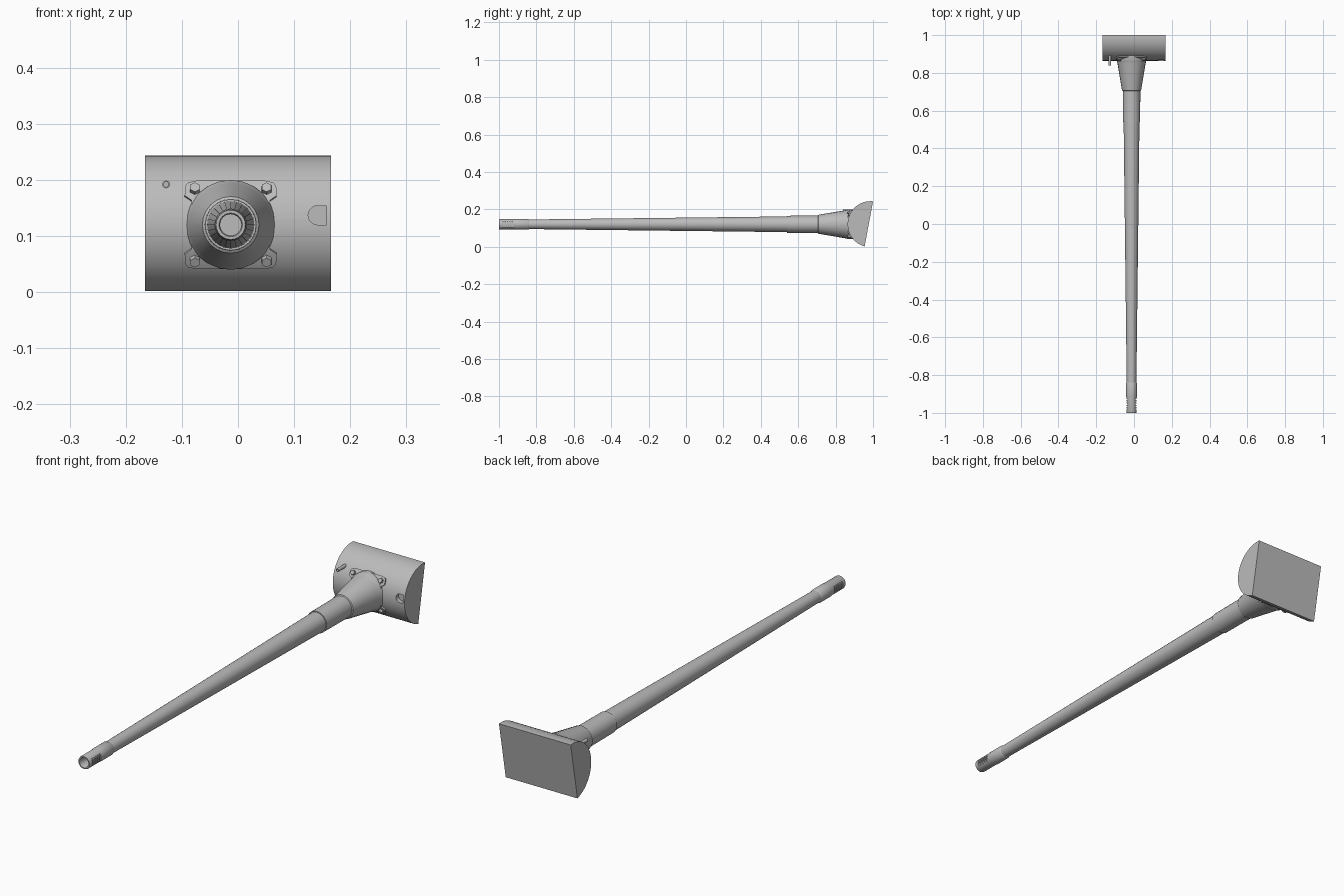
import bpy, bmesh, math
from mathutils import Matrix, Vector

if "Cube" in bpy.data.objects:
    bpy.data.objects.remove(bpy.data.objects["Cube"])

AX, AZ = -0.013, 0.12            # barrel axis
CY, CZ, R = 0.987, 0.1205, 0.123  # curved shield: centre and radius

grey = bpy.data.materials.new("steel grey")
grey.diffuse_color = (0.5, 0.5, 0.5, 1)
grey.use_nodes = True
grey.node_tree.nodes["Principled BSDF"].inputs["Base Color"].default_value = grey.diffuse_color


def finish(name, bm, smooth=True):
    bmesh.ops.recalc_face_normals(bm, faces=bm.faces)
    me = bpy.data.meshes.new(name)
    bm.to_mesh(me)
    bm.free()
    me.materials.append(grey)
    ob = bpy.data.objects.new(name, me)
    bpy.context.collection.objects.link(ob)
    bpy.ops.object.select_all(action='DESELECT')
    ob.select_set(True)
    bpy.context.view_layer.objects.active = ob
    if smooth:
        bpy.ops.object.shade_smooth_by_angle(angle=math.radians(32))
    return ob


def lathe(name, profile, x=AX, z=AZ, n=24):
    """Turn (y, radius) points around an axis parallel to y; ends are closed."""
    bm = bmesh.new()
    rings = [[bm.verts.new((x + r * math.cos(2 * math.pi * i / n), y,
                            z + r * math.sin(2 * math.pi * i / n)))
              for i in range(n)] for y, r in profile]
    for a, b in zip(rings, rings[1:]):
        for i in range(n):
            j = (i + 1) % n
            bm.faces.new((a[i], a[j], b[j], b[i]))
    bm.faces.new(rings[0])
    bm.faces.new(rings[-1])
    return finish(name, bm)


def prism(bm, points, vec):
    """Extrude a closed outline of 3D points along vec."""
    f = bm.faces.new([bm.verts.new(p) for p in points])
    ext = bmesh.ops.extrude_face_region(bm, geom=[f])['geom']
    bmesh.ops.translate(bm, vec=vec,
                        verts=[v for v in ext if isinstance(v, bmesh.types.BMVert)])


def cut(ob, bm):
    """Subtract the cutter mesh from ob."""
    cutter = finish("cutter", bm, False)
    cutter.hide_render = True
    bpy.context.view_layer.objects.active = ob
    mod = ob.modifiers.new("cut", 'BOOLEAN')
    mod.operation, mod.solver, mod.object = 'DIFFERENCE', 'EXACT', cutter
    bpy.ops.object.modifier_apply(modifier=mod.name)
    bpy.data.objects.remove(cutter)


def surface_y(z):
    """Front of the shield at height z."""
    return CY - math.sqrt(max(R * R - (z - CZ) ** 2, 0))


# Shield: half-round block with a flat, tilted back
a0, a1 = math.atan2(0.243 - CZ, 1.0 - CY), math.atan2(0.001 - CZ, 0.955 - CY) + 2 * math.pi
arc = [a0 + (a1 - a0) * i / 28 for i in range(29)]
bm = bmesh.new()
prism(bm, [(-0.166, CY + R * math.cos(a), CZ + R * math.sin(a)) for a in arc], (0.332, 0, 0))
shield = finish("shield", bm)

# Sight recess with a rounded inner end
bm = bmesh.new()
outline = [(0.158, 0.8, 0.12), (0.158, 0.8, 0.154)]
outline += [(0.142 + 0.017 * math.cos(t), 0.8, 0.137 + 0.017 * math.sin(t))
            for t in [math.pi * (0.5 + i / 10) for i in range(11)]]
prism(bm, outline, (0, 0.083, 0))
cut(shield, bm)

# Barrel, with a thicker rear section
lathe("barrel", [(-0.85, 0.0255), (0.54, 0.042), (0.54, 0.0455), (0.72, 0.0465)])

# Muzzle brake with a recessed bore and side slots
brake = lathe("muzzle_brake", [(-0.94, 0.019), (-0.995, 0.019), (-1.0, 0.021), (-1.0, 0.026),
                               (-0.996, 0.0275), (-0.92, 0.0275), (-0.912, 0.029),
                               (-0.845, 0.029), (-0.838, 0.0255)])
bm = bmesh.new()
for side in (-1, 1):
    for i in range(5):
        bmesh.ops.create_cube(bm, size=1, matrix=Matrix.Translation(
            (AX + side * 0.029, -0.979 + i * 0.0125, AZ)) @ Matrix.Diagonal((0.014, 0.006, 0.034, 1)))
cut(brake, bm)

# Conical sleeve with a rim at the base
lathe("sleeve", [(0.705, 0.046), (0.708, 0.0505), (0.71, 0.051), (0.85, 0.0745),
                 (0.862, 0.0775), (0.868, 0.08), (0.905, 0.08)])

# Flange plate bent over the shield: strips between outline heights
half = [(-0.075, 0.062), (-0.072, 0.076), (-0.066, 0.081), (-0.05, 0.082), (-0.042, 0.07),
        (-0.02, 0.068), (0, 0.068)]
half += [(-v, u) for v, u in reversed(half[:-1])]
bm = bmesh.new()
rows = []
for v, u in half:
    z = AZ + v
    n = Vector((0, surface_y(z) - CY, z - CZ)).normalized()
    mid = Vector((AX, CY, CZ))
    rows.append([bm.verts.new(mid + n * (R + h) + Vector((s * u, 0, 0)))
                 for s, h in ((-1, 0.006), (1, 0.006), (1, -0.004), (-1, -0.004))])
for a, b in zip(rows, rows[1:]):
    for i in range(4):
        j = (i + 1) % 4
        bm.faces.new((a[i], a[j], b[j], b[i]))
bm.faces.new(rows[0])
bm.faces.new(rows[-1])
finish("flange_plate", bm)

# Hexagonal bolts at the flange corners
bm = bmesh.new()
for sx in (-1, 1):
    for sz in (-1, 1):
        z = AZ + sz * 0.06
        n = Vector((0, surface_y(z) - CY, z - CZ)).normalized()
        pos = Vector((AX + sx * 0.064, CY, CZ)) + n * (R + 0.008)
        bmesh.ops.create_cone(bm, cap_ends=True, segments=6, radius1=0.0105, radius2=0.0095,
                              depth=0.014, matrix=Matrix.Translation(pos)
                              @ n.to_track_quat('Z', 'Y').to_matrix().to_4x4())
finish("flange_bolts", bm, False)

# Small secondary tube beside the barrel
lathe("small_tube", [(0.86, 0.0045), (0.84, 0.0045), (0.84, 0.007), (0.90, 0.007)],
      x=-0.128, z=0.192, n=12)
